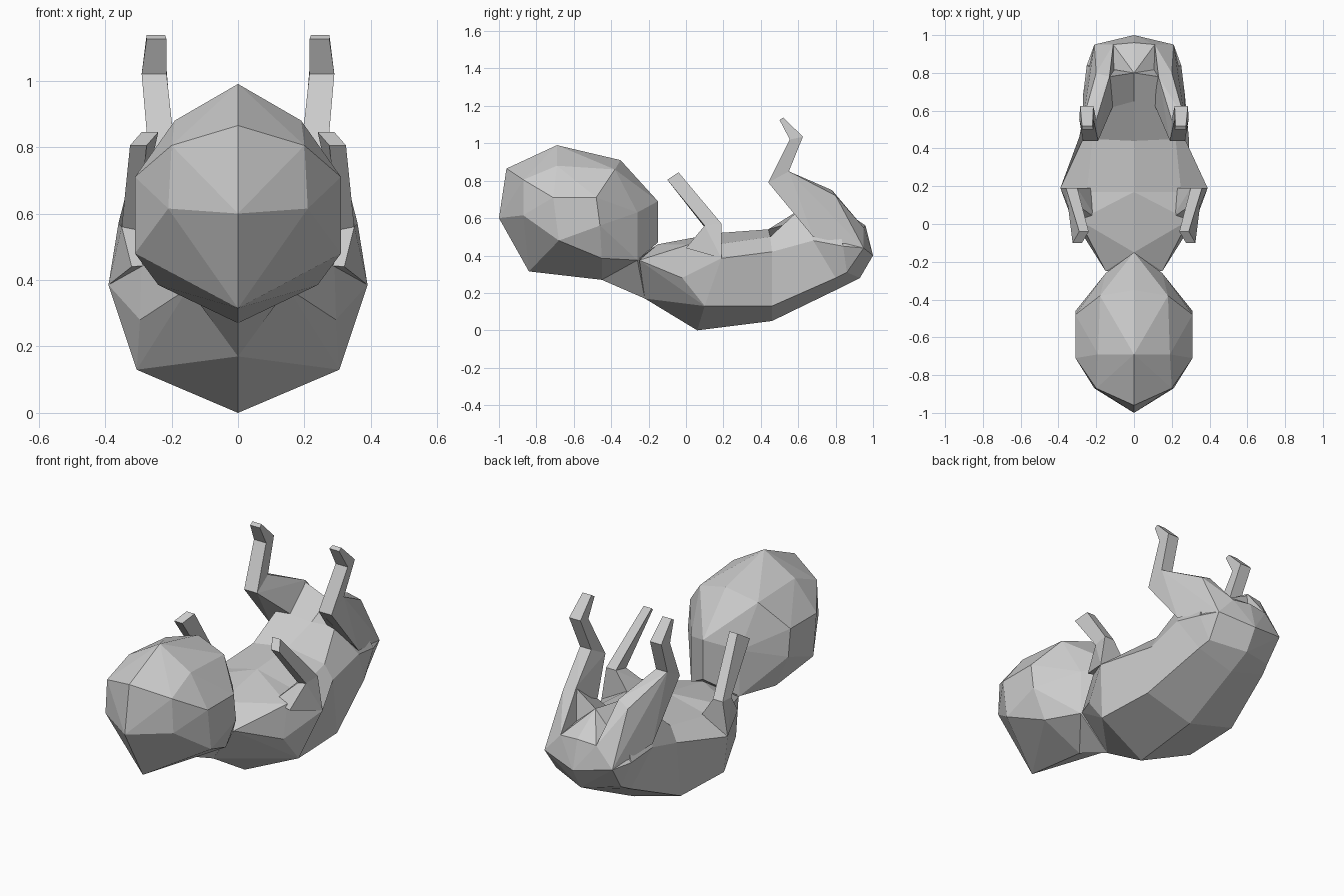
import bpy, bmesh

cube = bpy.data.objects.get("Cube")
if cube:
    bpy.data.objects.remove(cube, do_unlink=True)

grey = bpy.data.materials.new("plain grey")
grey.use_nodes = True
colour = (0.6, 0.6, 0.6, 1)
grey.diffuse_color = colour
grey.node_tree.nodes["Principled BSDF"].inputs["Base Color"].default_value = colour


def finish(name, bm):
    bmesh.ops.recalc_face_normals(bm, faces=bm.faces[:])
    mesh = bpy.data.meshes.new(name)
    bm.to_mesh(mesh)
    bm.free()
    mesh.materials.append(grey)
    obj = bpy.data.objects.new(name, mesh)
    bpy.context.collection.objects.link(obj)


def flip(p):
    return (-p[0], p[1], p[2])


def hull(name, points):
    bm = bmesh.new()
    for p in points:
        bm.verts.new(p)
    bmesh.ops.convex_hull(bm, input=bm.verts[:])
    loose = [v for v in bm.verts if not v.link_faces]
    bmesh.ops.delete(bm, geom=loose, context='VERTS')
    finish(name, bm)


def mirrored_hull(name, mid, side):
    hull(name, mid + side + [flip(p) for p in side])


def loft(name, rings):
    bm = bmesh.new()
    loops = [[bm.verts.new(p) for p in ring] for ring in rings]
    for a, b in zip(loops, loops[1:]):
        for i in range(len(a)):
            j = (i + 1) % len(a)
            bm.faces.new((a[i], a[j], b[j], b[i]))
    bm.faces.new(loops[0])
    bm.faces.new(loops[-1])
    finish(name, bm)


# Head, neck and chest: faceted, mirrored hulls
mirrored_hull("head",
              [(0, -1, .6), (0, -.96, .865), (0, -.69, .99), (0, -.35, .91),
               (0, -.15, .69), (0, -.15, .47), (0, -.45, .27), (0, -.84, .315)],
              [(.21, -.87, .615), (.2, -.87, .805), (.31, -.71, .71), (.31, -.68, .48),
               (.19, -.69, .88), (.31, -.48, .71), (.31, -.46, .56), (.18, -.38, .86),
               (.24, -.45, .385), (.15, -.26, .63), (.15, -.26, .375)])
mirrored_hull("neck", [(0, -.45, .27), (0, -.22, .17), (0, -.15, .46)],
              [(.15, -.26, .375)])
mirrored_hull("chest",
              [(0, -.22, .17), (0, .06, 0), (0, -.15, .46), (0, .17, .52)],
              [(.15, -.25, .375), (.295, -.02, .28), (.305, .1, .13),
               (.39, .19, .385), (.29, .02, .46), (.25, .17, .46)])

# Curled belly: half sections from back to front, chest to hips
sections = [
    [(0, .06, 0), (.305, .1, .13), (.39, .19, .385), (.25, .17, .46), (0, .17, .52)],
    [(0, .46, .05), (.29, .46, .13), (.265, .46, .42), (.22, .45, .5), (0, .44, .54)],
    [(0, .8, .215), (.22, .8, .28), (.27, .68, .48), (.18, .6, .64), (0, .65, .6)],
    [(0, .93, .28), (.2, .86, .31), (.25, .84, .45), (.13, .78, .74), (0, .8, .67)],
]
loft("belly", [s + [flip(p) for p in s[-2:0:-1]] for s in sections])

# Rump closing the rear
mirrored_hull("rump",
              [(0, 1, .4), (0, .93, .28), (0, .96, .56), (0, .8, .67)],
              [(.2, .86, .31), (.25, .84, .45), (.21, .95, .44), (.11, .95, .55)])

# Limb joints, shared between neighbouring segments
shoulder = [(.39, .19, .385), (.22, .19, .45), (.2, .03, .45), (.32, 0, .44)]
elbow = [(.3, .1, .55), (.35, .1, .56), (.36, .19, .57), (.3, .19, .57)]
hand = [(.275, -.1, .805), (.325, -.1, .805), (.29, -.04, .845), (.24, -.04, .845)]
hip = [(.13, .78, .75), (.2, .8, .72), (.27, .68, .5), (.21, .95, .44),
       (.11, .95, .55), (.1, .65, .6), (.25, .65, .59)]
knee = [(.19, .44, .79), (.27, .44, .79), (.27, .55, .85), (.2, .55, .85)]
ankle = [(.215, .555, 1.02), (.29, .555, 1.02), (.285, .625, 1.035), (.215, .625, 1.035)]
toe = [(.215, .5, 1.125), (.275, .5, 1.125), (.275, .52, 1.138), (.22, .52, 1.138)]

for side, place in (("left", lambda p: p), ("right", flip)):
    put = lambda ring: [place(p) for p in ring]
    hull(side + "_upper_arm", put(shoulder + elbow))
    loft(side + "_forearm", [put(elbow), put(hand)])
    hull(side + "_thigh", put(hip + knee))
    loft(side + "_lower_leg", [put(knee), put(ankle), put(toe)])
